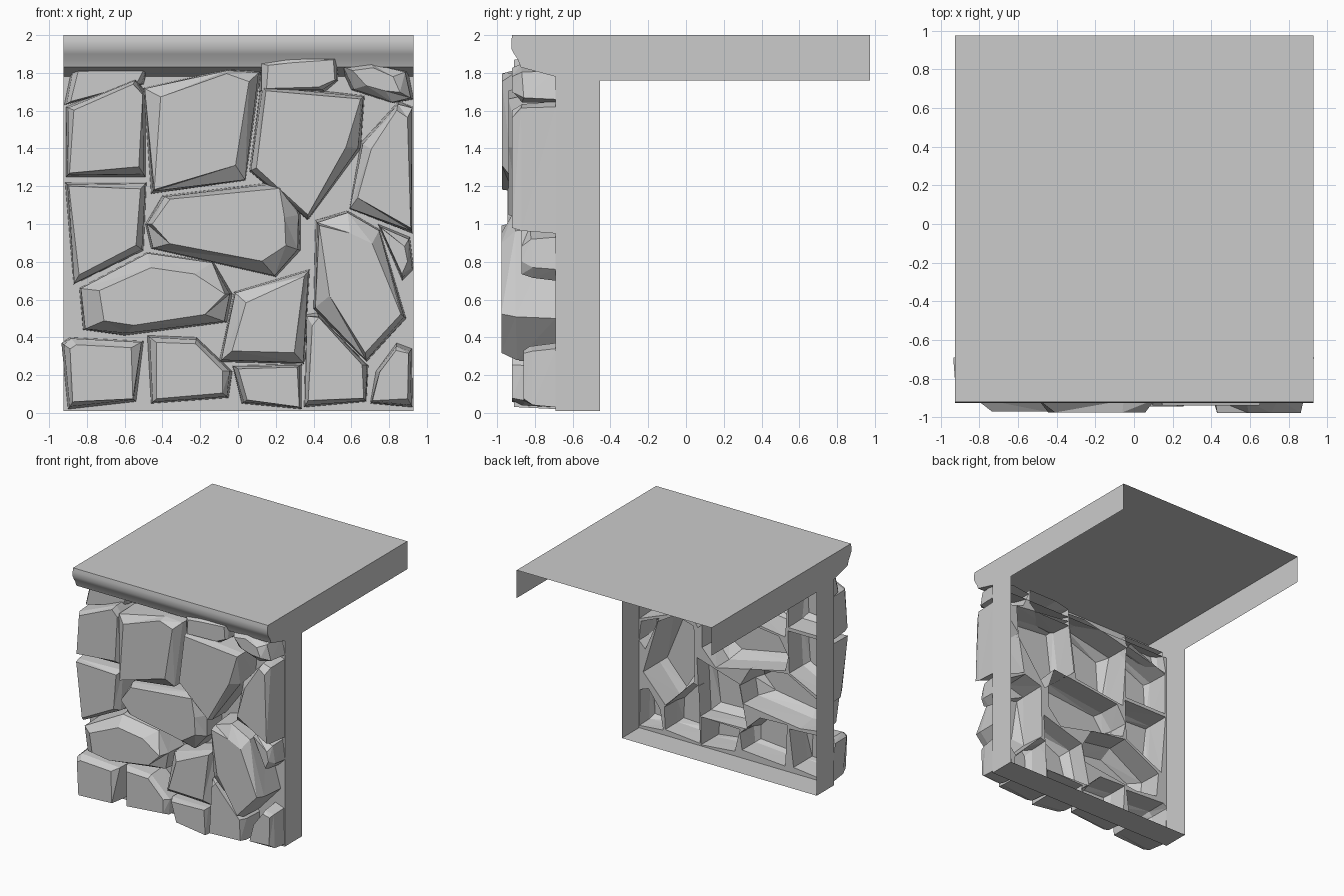
import bpy, bmesh, random
from mathutils import Vector
from mathutils.geometry import delaunay_2d_cdt

if "Cube" in bpy.data.objects:
    bpy.data.objects.remove(bpy.data.objects["Cube"])

random.seed(4)
X0, X1, WALL = -0.925, 0.928, -0.69
outlines = []


def finish(name, bm, recalc=True):
    if recalc:
        bmesh.ops.recalc_face_normals(bm, faces=bm.faces[:])
    me = bpy.data.meshes.new(name)
    bm.to_mesh(me)
    bm.free()
    ob = bpy.data.objects.new(name, me)
    bpy.context.collection.objects.link(ob)
    return ob


def sweep(name, profile):
    """Sheet: a y,z profile drawn from side to side."""
    bm = bmesh.new()
    rows = [[bm.verts.new((x, y, z)) for x in (X0, X1)] for y, z in profile]
    for a, b in zip(rows, rows[1:]):
        bm.faces.new((a[0], b[0], b[1], a[1]))
    return finish(name, bm, False)


def inside(p, poly):
    hit = False
    for a, b in zip(poly, poly[1:] + poly[:1]):
        if (a.y > p.y) != (b.y > p.y) and p.x < (b.x - a.x) * (p.y - a.y) / (b.y - a.y) + a.x:
            hit = not hit
    return hit


def stone(name, front, bevel, *pts):
    """Hollow faceted stone, open at the back, from an x,z outline."""
    outline = [Vector(p) for p in pts]
    outlines.append(outline)
    c = sum(outline, Vector((0, 0))) / len(outline)
    bm = bmesh.new()
    rings = []
    for y, inset, jitter in ((WALL, 0, 0), (front + bevel * 0.8, 0.012, 0.02), (front, bevel, 0.015)):
        ring = []
        for p in outline:
            k = inset * random.uniform(0.35, 1.5)
            q = p + (c - p).normalized() * k
            ring.append(bm.verts.new((q.x, y + random.uniform(0, jitter), q.y)))
        rings.append(ring)
    n = len(outline)
    for a, b in zip(rings, rings[1:]):
        for i in range(n):
            j = (i + 1) % n
            bm.faces.new((a[i], a[j], b[j]))
            bm.faces.new((a[i], b[j], b[i]))
    # flatten the front face
    for v in rings[-1]:
        v.co.y = front
    bm.faces.new(rings[-1])
    finish(name, bm)


# floor top and front moulding
molding = [(-0.92, 2.0), (-0.925, 1.97), (-0.925, 1.93), (-0.91, 1.9),
           (-0.89, 1.87), (-0.875, 1.83)]
sweep("floor_top", [(0.975, 2.0), (-0.92, 2.0)])
mold = sweep("front_molding", molding)
bpy.context.view_layer.objects.active = mold
mold.select_set(True)
bpy.ops.object.shade_smooth_by_angle(angle=0.7)
sweep("molding_underside", [(-0.875, 1.83), (WALL, 1.78)])
sweep("bottom_strip", [(WALL, 0.01), (-0.455, 0.01)])

# L-shaped side panels; the back and underside stay open
for name, x in (("left_panel", X0), ("right_panel", X1)):
    bm = bmesh.new()
    prof = molding + [(WALL, 1.78), (WALL, 0.01), (-0.455, 0.01),
                      (-0.455, 1.76), (0.975, 1.76), (0.975, 2.0)]
    f = bm.faces.new([bm.verts.new((x, y, z)) for y, z in prof])
    f.normal_update()
    if f.normal.x * x < 0:
        f.normal_flip()
    finish(name, bm, False)

# top course
stone("stone_top_left", -0.80, 0.03, (-0.92, 1.63), (-0.5, 1.74), (-0.48, 1.82), (-0.88, 1.82))
stone("stone_upper_left", -0.92, 0.05, (-0.91, 1.25), (-0.49, 1.25), (-0.49, 1.70), (-0.54, 1.77), (-0.91, 1.62))
stone("stone_upper_mid", -0.975, 0.07, (-0.46, 1.16), (0.04, 1.23), (0.12, 1.81), (-0.05, 1.82), (-0.5, 1.72))
stone("stone_upper_right", -0.94, 0.07, (0.06, 1.28), (0.37, 1.02), (0.65, 1.4), (0.67, 1.68), (0.12, 1.74))
stone("stone_top_mid", -0.91, 0.03, (0.11, 1.70), (0.12, 1.85), (0.25, 1.88), (0.53, 1.88), (0.53, 1.76), (0.46, 1.7))
stone("stone_top_right", -0.92, 0.06, (0.54, 1.84), (0.7, 1.86), (0.9, 1.81), (0.93, 1.66), (0.82, 1.64), (0.6, 1.71))
# middle course
stone("stone_right_tall", -0.92, 0.05, (0.65, 1.43), (0.85, 1.65), (0.925, 1.62), (0.925, 0.95), (0.59, 1.08))
stone("stone_mid_left", -0.92, 0.05, (-0.915, 1.22), (-0.485, 1.22), (-0.5, 0.86), (-0.87, 0.68))
stone("stone_center", -0.945, 0.08, (-0.49, 1.0), (-0.46, 0.87), (0.2, 0.72), (0.33, 0.86), (0.33, 1.05), (0.27, 1.23), (-0.4, 1.15))
stone("stone_right_small", -0.87, 0.05, (0.74, 1.0), (0.91, 0.93), (0.93, 0.76), (0.87, 0.7))
stone("stone_right_big", -0.978, 0.08, (0.41, 1.02), (0.58, 1.07), (0.75, 0.97), (0.89, 0.5), (0.68, 0.27), (0.4, 0.55))
# lower course
stone("stone_low_left", -0.97, 0.09, (-0.84, 0.66), (-0.48, 0.85), (-0.13, 0.8), (-0.03, 0.63), (-0.06, 0.48), (-0.6, 0.41), (-0.82, 0.44))
stone("stone_low_mid", -0.90, 0.06, (-0.1, 0.27), (-0.02, 0.64), (0.38, 0.76), (0.35, 0.26))
# bottom course
stone("stone_bottom_1", -0.92, 0.05, (-0.935, 0.37), (-0.89, 0.4), (-0.5, 0.38), (-0.54, 0.06), (-0.9, 0.02))
stone("stone_bottom_2", -0.90, 0.05, (-0.46, 0.05), (-0.48, 0.41), (-0.22, 0.4), (-0.03, 0.22), (-0.05, 0.08))
stone("stone_bottom_3", -0.91, 0.05, (-0.03, 0.25), (0.34, 0.26), (0.34, 0.02), (0.02, 0.05))
stone("stone_bottom_4", -0.92, 0.06, (0.35, 0.03), (0.36, 0.52), (0.42, 0.53), (0.69, 0.25), (0.68, 0.06))
stone("stone_bottom_5", -0.86, 0.04, (0.70, 0.05), (0.73, 0.22), (0.84, 0.37), (0.92, 0.34), (0.925, 0.03))

# mortar sheet between the stones, open behind each of them
rect = [Vector(p) for p in ((X0, 0.01), (X1, 0.01), (X1, 1.78), (X0, 1.78))]
pts, edges = [], []
for loop in [rect] + outlines:
    s, n = len(pts), len(loop)
    pts += loop
    edges += [(s + i, s + (i + 1) % n) for i in range(n)]
vs, _, fs = delaunay_2d_cdt(pts, edges, [], 0, 1e-5)[:3]
bm = bmesh.new()
bv = [bm.verts.new((v.x, WALL, v.y)) for v in vs]
for f in fs:
    c = sum((vs[i] for i in f), Vector((0, 0))) / len(f)
    if inside(c, rect) and not any(inside(c, o) for o in outlines):
        face = bm.faces.new([bv[i] for i in f])
        face.normal_update()
        if face.normal.y > 0:
            face.normal_flip()
bmesh.ops.delete(bm, geom=[v for v in bm.verts if not v.link_faces], context='VERTS')
finish("mortar", bm, False)
